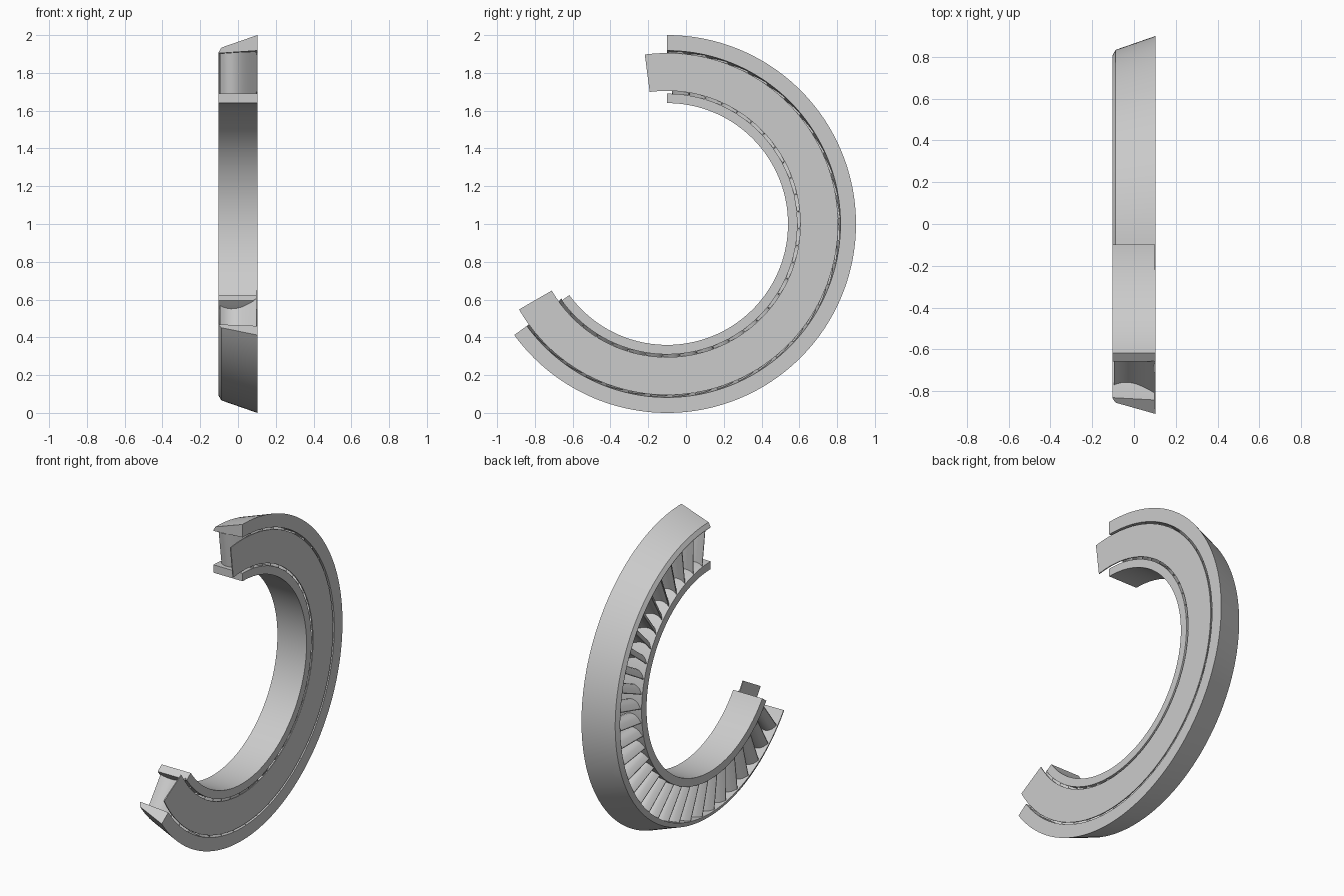
import bpy, bmesh
from math import sin, cos, radians, pi

cube = bpy.data.objects.get("Cube")
if cube:
    bpy.data.objects.remove(cube, do_unlink=True)

CENTRE_Y, CENTRE_Z = -0.10, 1.0
PITCH = 7.5          # degrees between blades
BLADES = 31

metal = bpy.data.materials.new("light grey metal")
metal.use_nodes = True
grey = (0.6, 0.6, 0.6, 1)
metal.diffuse_color = grey
metal.node_tree.nodes["Principled BSDF"].inputs["Base Color"].default_value = grey


def polar(x, r, angle):
    return (x, CENTRE_Y + r * cos(angle), CENTRE_Z + r * sin(angle))


def add_object(name, loops, bm):
    """Skin consecutive vertex loops, cap both ends and make a smooth object."""
    n = len(loops[0])
    for a, b in zip(loops, loops[1:]):
        for i in range(n):
            j = (i + 1) % n
            bm.faces.new((a[i], a[j], b[j], b[i]))
    bm.faces.new(loops[0])
    bm.faces.new(loops[-1])
    bmesh.ops.recalc_face_normals(bm, faces=bm.faces)
    mesh = bpy.data.meshes.new(name)
    bm.to_mesh(mesh)
    bm.free()
    mesh.materials.append(metal)
    obj = bpy.data.objects.new(name, mesh)
    bpy.context.collection.objects.link(obj)
    bpy.ops.object.select_all(action="DESELECT")
    obj.select_set(True)
    bpy.context.view_layer.objects.active = obj
    bpy.ops.object.shade_smooth_by_angle(angle=radians(30))
    return obj


def arc_sweep(name, profile, start, end, steps=128):
    """Sweep an (x, radius) profile around the wheel axis."""
    bm = bmesh.new()
    loops = []
    for s in range(steps + 1):
        angle = radians(start + (end - start) * s / steps)
        loops.append([bm.verts.new(polar(x, r, angle)) for x, r in profile])
    add_object(name, loops, bm)


# Conical outer band, cylindrical inner band and thin side plate
arc_sweep("outer_band", [(0.102, 1.0), (-0.088, 0.934), (-0.102, 0.91),
                         (-0.102, 0.904), (0.102, 0.918)], 90, -144)
arc_sweep("inner_band", [(0.102, 0.64), (-0.102, 0.64),
                         (-0.102, 0.69), (0.102, 0.69)], 90, -144)
arc_sweep("side_plate", [(0.102, 0.705), (0.096, 0.705),
                         (0.096, 0.905), (0.102, 0.905)], 97.5, -150)


def camber(u):
    """Tangential offset of the blade's mid line, u from 0 to 1 along x."""
    return 0.05 * sin(pi * u ** 0.8) + 0.004 - 0.042 * u


def blade_section(points=10):
    """Closed crescent outline as (x, tangential offset)."""
    upper, lower = [], []
    for i in range(points + 1):
        u = i / points
        x = -0.096 + 0.194 * u
        half = 0.002 + 0.011 * sin(pi * u ** 0.6)
        upper.append((x, camber(u) - 0.012 + half))
        lower.append((x, camber(u) - 0.012 - half))
    return upper + lower[::-1]


# Curved, slightly leaning blades between the two bands
section = blade_section()
for k in range(BLADES):
    mid = 90 - PITCH * (k + 0.5)
    bm = bmesh.new()
    loops = []
    for s in range(4):
        f = s / 3
        lean = -0.022 + 0.044 * f
        loop = []
        for x, t in section:
            tip = 0.909 + 0.07 * x
            r = 0.685 + (tip - 0.685) * f
            loop.append(bm.verts.new(polar(x, r, radians(mid) + (t + lean) / r)))
        loops.append(loop)
    add_object(f"blade_{k + 1}", loops, bm)
